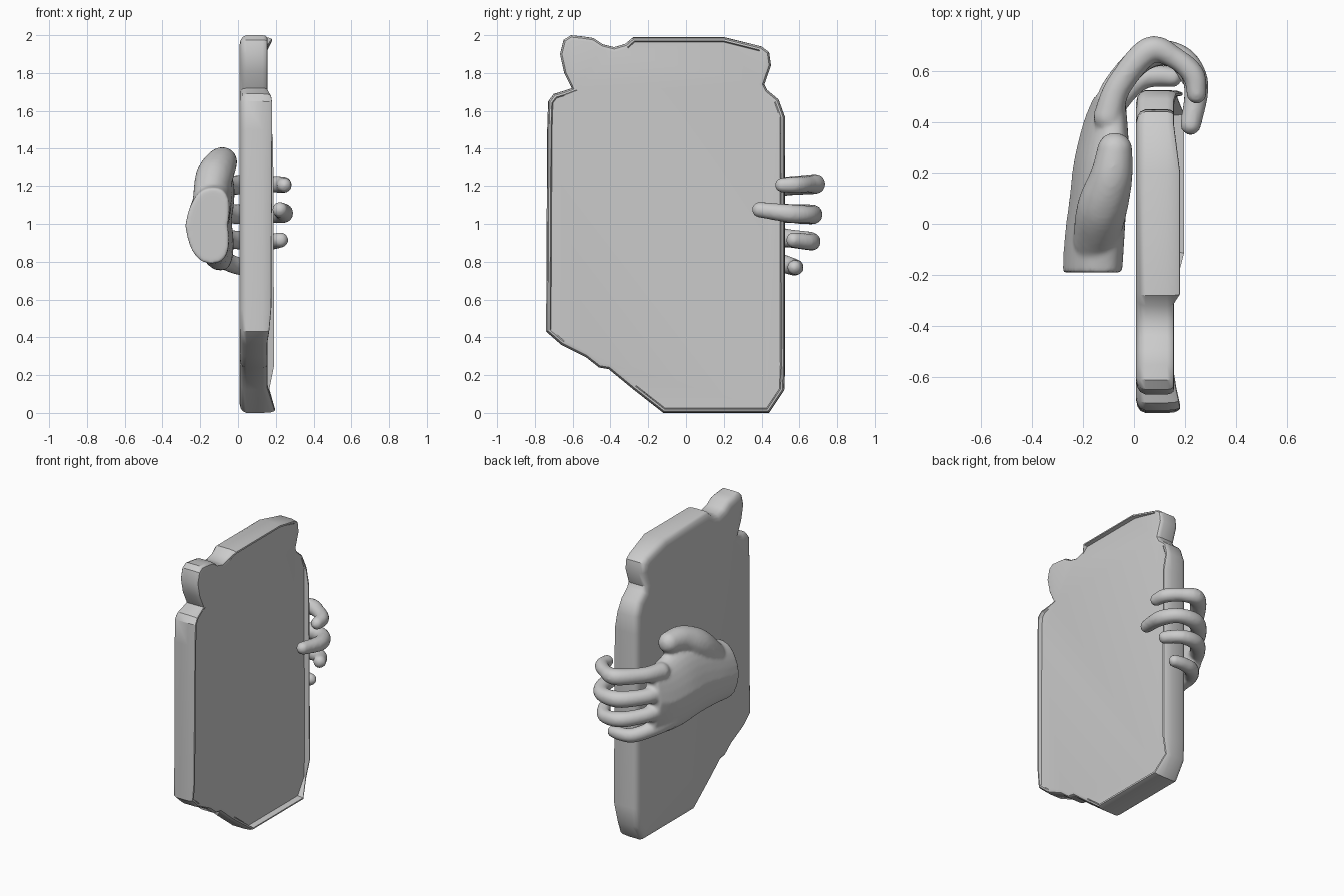
import bpy, bmesh, math
from mathutils import Vector, Matrix

if "Cube" in bpy.data.objects:
    bpy.data.objects.remove(bpy.data.objects["Cube"])


def finish(name, bm):
    bmesh.ops.recalc_face_normals(bm, faces=bm.faces)
    mesh = bpy.data.meshes.new(name)
    bm.to_mesh(mesh)
    bm.free()
    ob = bpy.data.objects.new(name, mesh)
    bpy.context.collection.objects.link(ob)
    bpy.ops.object.select_all(action='DESELECT')
    ob.select_set(True)
    bpy.context.view_layer.objects.active = ob
    return ob


def loft(bm, rings):
    rows = [[bm.verts.new(p) for p in r] for r in rings]
    n = len(rows[0])
    for a, b in zip(rows, rows[1:]):
        for i in range(n):
            bm.faces.new((a[i], a[(i + 1) % n], b[(i + 1) % n], b[i]))
    bm.faces.new(rows[0][::-1])
    bm.faces.new(rows[-1])


def smooth_path(pts, steps):
    """Catmull-Rom samples through tuples of any length."""
    out = []
    for i in range(len(pts) - 1):
        p0, p1, p2, p3 = (Vector(pts[max(0, min(len(pts) - 1, i + k))]) for k in (-1, 0, 1, 2))
        for s in range(steps):
            t = s / steps
            out.append(0.5 * (2 * p1 + (p2 - p0) * t + (2 * p0 - 5 * p1 + 4 * p2 - p3) * t * t
                              + (3 * p1 - p0 - 3 * p2 + p3) * t ** 3))
    return out + [Vector(pts[-1])]


# Worn slab: outline as (y, z, height of the raised rim)
outline = [
    (-.12, .0, .04), (.44, .0, .04), (.52, .12, .01), (.525, .25, .035), (.523, 1.45, .03),
    (.523, 1.57, .01), (.49, 1.66, 0), (.43, 1.71, 0), (.415, 1.74, 0), (.45, 1.84, 0),
    (.44, 1.91, 0), (.40, 1.94, 0), (.20, 1.99, .025), (-.28, 1.99, .025), (-.32, 1.955, 0),
    (-.38, 1.937, 0), (-.44, 1.952, 0), (-.49, 1.985, 0), (-.55, 1.994, 0), (-.61, 2.0, 0),
    (-.648, 1.975, 0), (-.667, 1.90, 0), (-.645, 1.80, 0), (-.605, 1.72, 0), (-.65, 1.705, .01),
    (-.70, 1.69, .02), (-.73, 1.65, .025), (-.735, 1.5, .025), (-.74, .55, .02), (-.74, .43, .01),
    (-.66, .36, 0), (-.53, .295, 0), (-.46, .24, 0), (-.41, .232, 0), (-.28, .125, 0)]


def inset_ring(base, k, inset):
    ring = []
    for i, (y, z, r) in enumerate(outline):
        a, b = outline[i - 1], outline[(i + 1) % len(outline)]
        e1 = Vector((y - a[0], z - a[1])).normalized()
        e2 = Vector((b[0] - y, b[1] - z)).normalized()
        t = (e1 + e2).normalized()
        d = inset / max(.75, t.dot(e1))
        ring.append((base + r * k, y - t.y * d, z + t.x * d))
    return ring


bm = bmesh.new()
loft(bm, [inset_ring(*s) for s in (
    (.008, 0, .05), (.014, 0, .025), (.025, 0, .009), (.045, 0, 0), (.13, 0, 0),
    (.145, .7, .003), (.154, 1, .010), (.156, 1, .020), (.157, 0, .026))])
finish("stone_slab", bm)
bpy.ops.object.shade_smooth_by_angle(angle=math.radians(32))

# Hand gripping the slab: palm and wrist loft along y (y, cx, cz, rx, rz)
bm = bmesh.new()
palm = [(-.19, -.168, .99, .112, .20), (-.05, -.16, 1.01, .112, .215), (.10, -.148, 1.03, .105, .25),
        (.25, -.135, 1.02, .10, .265), (.40, -.12, 1.0, .078, .24), (.50, -.105, 1.02, .052, .215)]
rings = []
for y, cx, cz, rx, rz in smooth_path(palm, 4):
    ring = []
    for i in range(28):
        a = math.tau * i / 28
        c, s = math.cos(a), math.sin(a)
        x = math.copysign(abs(c) ** .8, c) * rx
        z = math.copysign(abs(s) ** .8, s) * rz
        ring.append((cx + x + .18 * (z if z > 0 else -z * .8), y, cz + z))
    rings.append(ring)
loft(bm, rings)

# Thumb and four fingers as (x, y, z, radius) paths
digits = [
    [(-.15, -.06, 1.14, .09), (-.125, .06, 1.25, .10), (-.09, .18, 1.32, .085), (-.075, .29, 1.335, .07)],
    [(-.10, .42, 1.19, .06), (-.06, .54, 1.20, .052), (.06, .68, 1.21, .054), (.16, .65, 1.21, .044),
     (.232, .585, 1.207, .045), (.245, .51, 1.205, .040)],
    [(-.11, .42, 1.06, .06), (-.07, .54, 1.055, .052), (.05, .66, 1.05, .054), (.18, .655, 1.05, .048),
     (.243, .55, 1.055, .050), (.222, .39, 1.075, .042)],
    [(-.11, .42, .94, .06), (-.07, .53, .925, .050), (.04, .65, .91, .051), (.16, .655, .905, .045),
     (.225, .57, .915, .042)],
    [(-.12, .36, .84, .06), (-.08, .46, .81, .050), (.01, .56, .775, .047), (.09, .58, .77, .043),
     (.15, .575, .77, .040)]]
for digit in digits:
    for x, y, z, r in smooth_path(digit, 7):
        bmesh.ops.create_uvsphere(bm, u_segments=16, v_segments=10, radius=r,
                                  matrix=Matrix.Translation((x, y, z)))
hand = finish("gripping_hand", bm)

# Fuse the hand into one soft surface
remesh = hand.modifiers.new("fuse", 'REMESH')
remesh.mode = 'VOXEL'
remesh.voxel_size = .011
remesh.use_smooth_shade = True
soften = hand.modifiers.new("soften", 'SMOOTH')
soften.factor = .5
soften.iterations = 6
